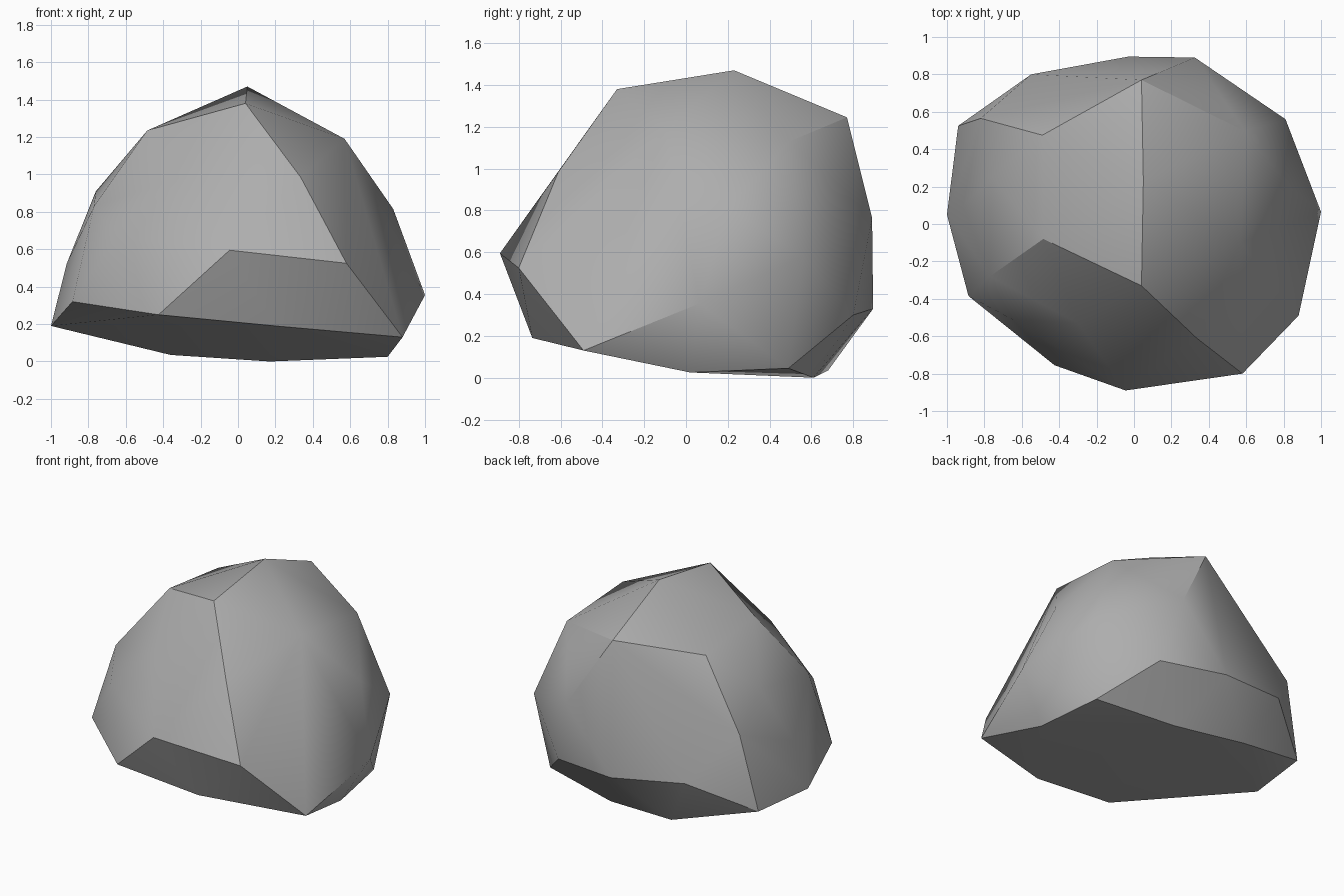
import bpy
import bmesh
from math import radians

cube = bpy.data.objects.get("Cube")
if cube:
    bpy.data.objects.remove(cube, do_unlink=True)

# One plain stone colour
stone = bpy.data.materials.new("stone_grey")
stone.use_nodes = True
grey = (0.42, 0.42, 0.42, 1)
stone.diffuse_color = grey
bsdf = stone.node_tree.nodes["Principled BSDF"]
bsdf.inputs["Base Color"].default_value = grey
bsdf.inputs["Roughness"].default_value = 0.9

# Corner points of the boulder, grouped by region
crown = [(.05, .23, 1.47), (.04, -.33, 1.38), (.04, .77, 1.245),
         (.57, -.1, 1.19), (.595, .495, 1.13),
         (-.485, -.08, 1.235), (-.49, .475, 1.167)]
front = [(.335, -.61, .985), (.58, -.8, .525), (-.045, -.89, .595),
         (-.3, -.53, .98), (-.65, -.51, .67)]
left_side = [(1, .065, .355), (.83, .2, .815), (.81, .56, .58)]
right_side = [(-.77, -.28, .83), (-.76, .25, .91), (-.915, .1, .525),
              (-.82, .565, .72), (-.94, .525, .19)]
back = [(.325, .89, .765), (-.03, .895, .33), (.45, .8, .3), (-.55, .8, .39)]
base = [(.88, -.49, .13), (-.425, -.755, .25), (.2, -.735, .19),
        (-.885, -.385, .32), (-1, .05, .19), (.8, .02, .025),
        (.73, .49, .045), (.17, .61, 0), (-.36, .68, .035)]

# Boulder: the convex skin around the corners
bm = bmesh.new()
for point in crown + front + left_side + right_side + back + base:
    bm.verts.new(point)
hull = bmesh.ops.convex_hull(bm, input=bm.verts)
loose = [v for v in bm.verts if not v.link_faces]
bmesh.ops.delete(bm, geom=loose, context='VERTS')
# Merge nearly level triangles into broad chipped faces
bmesh.ops.dissolve_limit(bm, angle_limit=radians(4), verts=bm.verts, edges=bm.edges)
bmesh.ops.recalc_face_normals(bm, faces=bm.faces)

mesh = bpy.data.meshes.new("boulder")
bm.to_mesh(mesh)
bm.free()
mesh.materials.append(stone)
boulder = bpy.data.objects.new("boulder", mesh)
bpy.context.collection.objects.link(boulder)

# Soft shading with sharp ridges
bpy.ops.object.select_all(action='DESELECT')
boulder.select_set(True)
bpy.context.view_layer.objects.active = boulder
bpy.ops.object.shade_smooth_by_angle(angle=radians(30))
